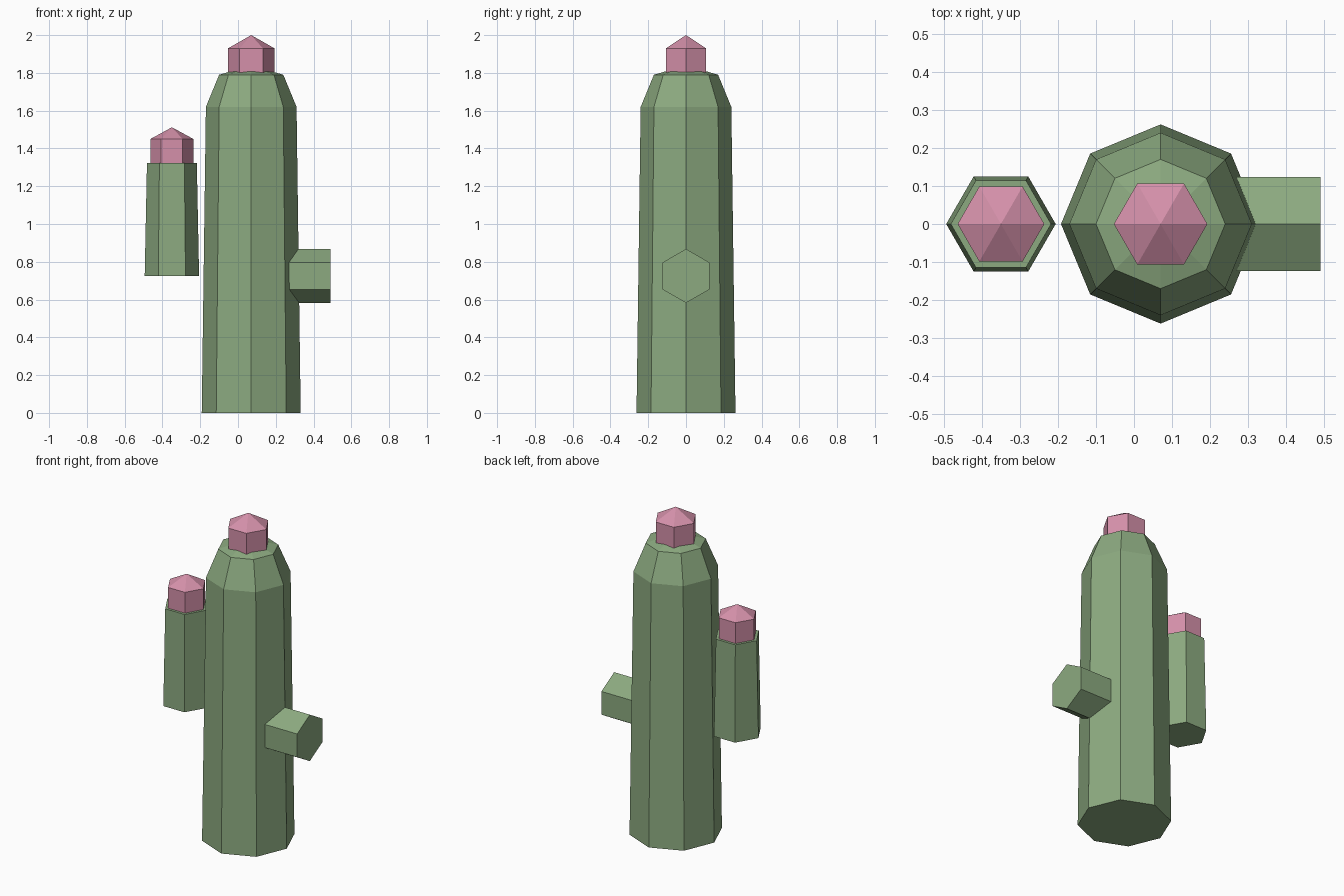
import bpy, bmesh, math
from mathutils import Matrix

if "Cube" in bpy.data.objects:
    bpy.data.objects.remove(bpy.data.objects["Cube"])


def material(name, color):
    m = bpy.data.materials.new(name)
    m.diffuse_color = (*color, 1)
    m.use_nodes = True
    m.node_tree.nodes["Principled BSDF"].inputs["Base Color"].default_value = m.diffuse_color
    return m


GREEN = material("cactus green", (0.262, 0.402, 0.216))
PINK = material("flower pink", (0.66, 0.28, 0.40))


def lathe(name, profile, sides, mat, location, rotation=None):
    """Flat-sided solid from (radius, height) rings; radius 0 makes a tip."""
    bm = bmesh.new()
    rings = []
    for r, z in profile:
        if r == 0:
            rings.append([bm.verts.new((0, 0, z))])
        else:
            angles = [math.tau * i / sides for i in range(sides)]
            rings.append([bm.verts.new((r * math.cos(a), r * math.sin(a), z)) for a in angles])
    for low, high in zip(rings, rings[1:]):
        for i in range(sides):
            j = (i + 1) % sides
            if len(high) == 1:
                bm.faces.new((low[i], low[j], high[0]))
            else:
                bm.faces.new((low[i], low[j], high[j], high[i]))
    bm.faces.new(rings[0][::-1])
    if len(rings[-1]) > 1:
        bm.faces.new(rings[-1])
    if rotation:
        bm.transform(rotation)
    bmesh.ops.recalc_face_normals(bm, faces=bm.faces)
    mesh = bpy.data.meshes.new(name)
    bm.to_mesh(mesh)
    bm.free()
    mesh.materials.append(mat)
    obj = bpy.data.objects.new(name, mesh)
    obj.location = location
    bpy.context.collection.objects.link(obj)
    return obj


# Tapered eight-sided trunk with a stepped shoulder and shallow peak
lathe("trunk", [(0.262, 0), (0.24, 1.62), (0.17, 1.79), (0, 1.84)], 8, GREEN, (0.07, 0, 0))
lathe("trunk_flower", [(0.123, 0), (0.123, 0.14), (0, 0.21)], 6, PINK, (0.07, 0, 1.79))

# Upright left arm with its flower
lathe("left_arm", [(0.144, 0), (0.132, 0.597)], 6, GREEN, (-0.35, 0, 0.725))
lathe("left_flower", [(0.114, 0), (0.114, 0.13), (0, 0.192)], 6, PINK, (-0.35, 0, 1.32))

# Horizontal right stub, rooted inside the trunk
lathe("right_arm", [(0.143, 0), (0.143, 0.30)], 6, GREEN, (0.19, 0, 0.725),
      Matrix.Rotation(math.pi / 2, 4, 'Y'))
